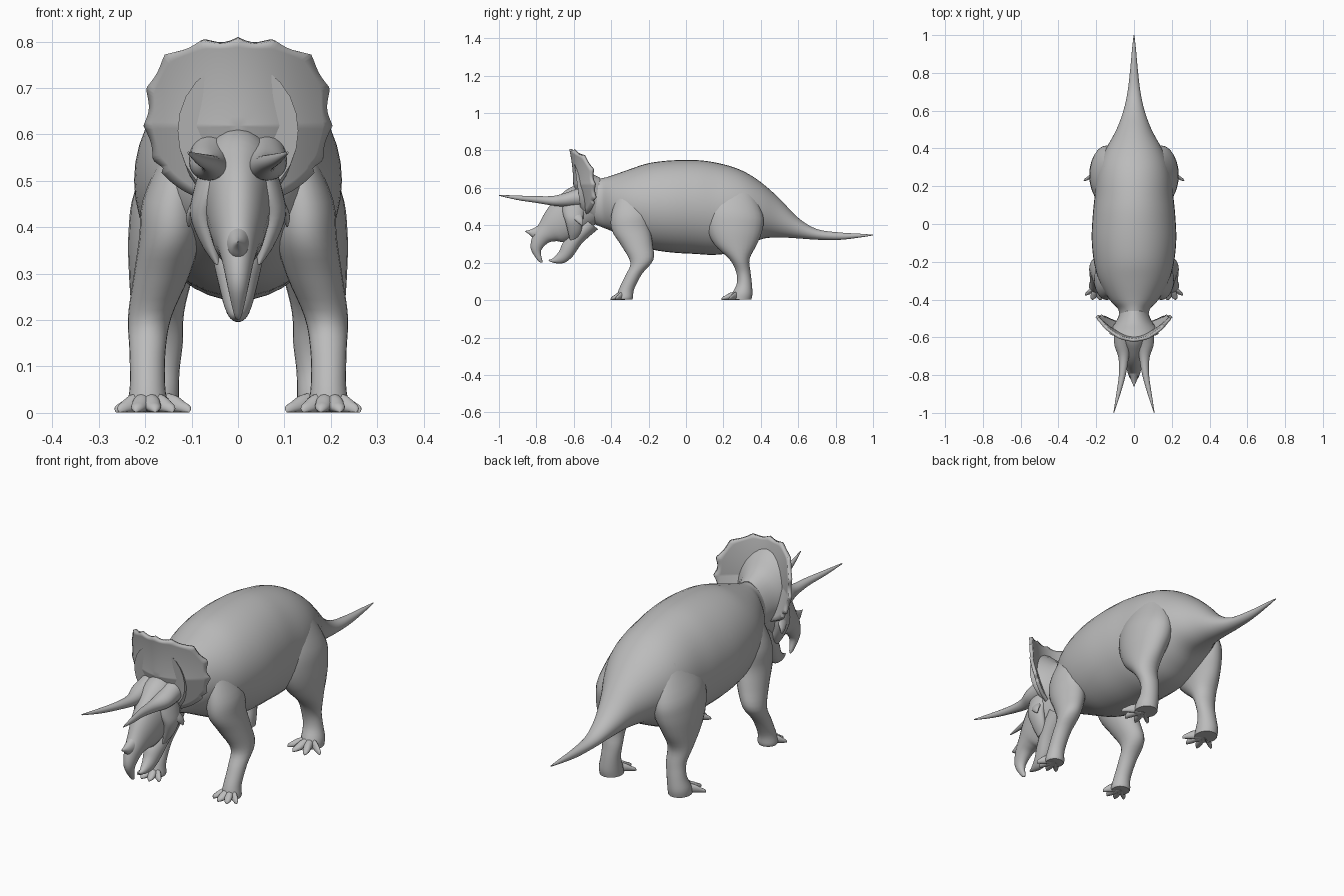
import bpy, bmesh, math
from mathutils import Vector

skin = bpy.data.materials.new("grey_skin")
skin.diffuse_color = (0.5, 0.5, 0.5, 1)


def finish(bm, name, mirror=False, angle=50):
    bmesh.ops.recalc_face_normals(bm, faces=bm.faces)
    me = bpy.data.meshes.new(name)
    bm.to_mesh(me)
    bm.free()
    ob = bpy.data.objects.new(name, me)
    bpy.context.collection.objects.link(ob)
    me.materials.append(skin)
    if mirror:
        ob.modifiers.new("Mirror", 'MIRROR').use_mirror_merge = False
    bpy.ops.object.select_all(action='DESELECT')
    ob.select_set(True)
    bpy.context.view_layer.objects.active = ob
    bpy.ops.object.shade_smooth_by_angle(angle=math.radians(angle))
    return ob


def spline(rows, steps):
    # Catmull-Rom through the stations
    out = []
    for i in range(len(rows) - 1):
        p0, p1 = rows[max(i - 1, 0)], rows[i]
        p2, p3 = rows[i + 1], rows[min(i + 2, len(rows) - 1)]
        for s in range(steps):
            t = s / steps
            out.append([0.5 * (2 * b + (c - a) * t + (2 * a - 5 * b + 4 * c - d) * t * t
                               + (3 * b - a - 3 * c + d) * t ** 3)
                        for a, b, c, d in zip(p0, p1, p2, p3)])
    return out + [list(rows[-1])]


def loft(name, rows, mirror=False, steps=4, segs=24):
    # station: centre x, edge A (y, z), edge B (y, z), half width
    bm = bmesh.new()
    rings = []
    for cx, ya, za, yb, zb, hw in spline(rows, steps):
        mid = Vector((cx, (ya + yb) / 2, (za + zb) / 2))
        half = Vector((0, (ya - yb) / 2, (za - zb) / 2))
        rings.append([bm.verts.new(mid + half * math.cos(a) + Vector((hw * math.sin(a), 0, 0)))
                      for a in (2 * math.pi * k / segs for k in range(segs))])
    for r, q in zip(rings, rings[1:]):
        for k in range(segs):
            j = (k + 1) % segs
            bm.faces.new((r[k], r[j], q[j], q[k]))
    bm.faces.new(rings[0])
    bm.faces.new(rings[-1])
    return finish(bm, name, mirror)


# Trunk, neck and tail: y, top, bottom, half width
trunk = [(-.58, .66, .44, .06), (-.50, .65, .41, .075), (-.45, .652, .39, .085),
         (-.40, .665, .37, .13), (-.30, .70, .32, .185), (-.20, .732, .275, .212),
         (-.08, .747, .255, .224), (.05, .749, .247, .218), (.15, .737, .242, .208),
         (.25, .712, .255, .20), (.33, .677, .29, .18), (.41, .623, .328, .142),
         (.50, .543, .335, .093), (.60, .44, .33, .056), (.70, .38, .323, .034),
         (.82, .362, .322, .02), (.93, .355, .335, .01), (1.0, .35, .346, .002)]
loft("body_and_tail", [(0, y, t, y, b, w) for y, t, b, w in trunk], segs=40)

# Skull with hooked beak
loft("skull", [(0, -.47, .62, -.46, .42, .065), (0, -.60, .61, -.54, .37, .085),
               (0, -.68, .555, -.60, .33, .07), (0, -.74, .49, -.655, .31, .058),
               (0, -.785, .41, -.69, .315, .045), (0, -.82, .345, -.735, .307, .034),
               (0, -.83, .275, -.775, .265, .022), (0, -.795, .215, -.768, .212, .009),
               (0, -.777, .2, -.768, .2, .002)])

# Lower jaw
loft("lower_jaw", [(0, -.55, .44, -.47, .38, .065), (0, -.61, .37, -.555, .305, .055),
                   (0, -.657, .31, -.605, .235, .04), (0, -.678, .262, -.65, .2, .028),
                   (0, -.71, .225, -.695, .197, .015), (0, -.735, .215, -.73, .207, .003)])

# Nose horn
loft("nose_horn", [(0, -.77, .41, -.79, .32, .028), (0, -.82, .382, -.82, .335, .018),
                   (0, -.845, .373, -.84, .353, .009), (0, -.862, .37, -.86, .366, .001)])

# Brow horns
loft("brow_horn", [(.055, -.57, .60, -.57, .50, .05), (.062, -.64, .575, -.64, .50, .042),
                   (.055, -.71, .557, -.71, .505, .027), (.062, -.8, .556, -.8, .52, .018),
                   (.083, -.9, .559, -.9, .535, .011), (.107, -1, .563, -1, .558, .002)], True)

# Cheeks and their side spurs
loft("cheek", [(.05, -.66, .53, -.53, .54, .03), (.062, -.66, .47, -.54, .48, .035),
               (.075, -.645, .42, -.55, .43, .028), (.06, -.63, .36, -.56, .37, .02),
               (.045, -.62, .32, -.58, .33, .008)], True)
loft("cheek_spur", [(.07, -.62, .48, -.57, .48, .012), (.09, -.61, .445, -.555, .45, .014),
                    (.103, -.585, .42, -.55, .425, .009), (.106, -.56, .40, -.55, .405, .002)], True)


# Frill: a curved shield with a scalloped rim
def frill():
    bm = bmesh.new()
    n, rad = 168, 10

    def point(a, r):
        s, c = math.sin(a), math.cos(a)
        top = c > 0
        rz, e = (.188, 3.0) if top else (.17, 2.0)
        k = (abs(s / .198) ** e + abs(c / rz) ** e) ** (-1 / e)
        dev = abs((a + math.pi) % (2 * math.pi) - math.pi)
        if dev < 2.1 and r > .85:
            k *= 1 - .055 * abs(math.sin(a * 8)) * (r - .85) / .15
        x, z = k * r * s, .62 + k * r * c
        y = -.595 + .11 * (x / .2) ** 2 - .022 * max(0, (z - .62) / .19) ** 2
        return x, y + .04 * max(0, (.62 - z) / .12), z

    centre = bm.verts.new(point(0, 0))
    prev = None
    for i in range(1, rad + 1):
        ring = [bm.verts.new(point(2 * math.pi * k / n, i / rad)) for k in range(n)]
        for k in range(n):
            j = (k + 1) % n
            bm.faces.new((prev[k], prev[j], ring[j], ring[k]) if prev else (centre, ring[j], ring[k]))
        prev = ring
    ob = finish(bm, "frill", angle=60)
    mod = ob.modifiers.new("Thickness", 'SOLIDIFY')
    mod.thickness, mod.offset = .016, 0


frill()
# Swelling that joins the neck to the back of the frill
loft("frill_root", [(0, -.60, .755, -.56, .46, .13), (0, -.565, .725, -.54, .44, .12),
                    (0, -.52, .685, -.51, .42, .095), (0, -.46, .655, -.46, .40, .07)])

# Legs
loft("front_leg", [(.12, -.37, .56, -.24, .57, .04), (.14, -.40, .45, -.19, .47, .065),
                   (.147, -.395, .37, -.19, .385, .066), (.165, -.345, .29, -.178, .30, .06),
                   (.19, -.297, .20, -.175, .215, .047), (.195, -.325, .13, -.235, .14, .039),
                   (.195, -.358, .06, -.277, .06, .038), (.195, -.37, .015, -.283, .015, .044),
                   (.195, -.365, .003, -.287, .003, .04)], True)
loft("hind_leg", [(.11, .16, .62, .35, .60, .05), (.14, .11, .50, .41, .46, .082),
                  (.15, .105, .40, .41, .38, .086), (.165, .15, .30, .38, .30, .07),
                  (.172, .235, .215, .34, .22, .056), (.165, .268, .15, .345, .15, .046),
                  (.17, .272, .09, .352, .09, .044), (.177, .25, .04, .355, .035, .05),
                  (.177, .24, .003, .35, .003, .05)], True)


# Toes fan out from each foot
def toes(name, x, y, reach, angles):
    for i, deg in enumerate(angles):
        dx, dy = math.sin(math.radians(deg)), -math.cos(math.radians(deg))
        rows = []
        for t, h, w in ((0, .05, .022), (.5, .04, .019), (.75, .026, .017), (.92, .018, .011), (1, .008, .002)):
            cx, cy = x + dx * reach * t, y + dy * reach * t
            rows.append((cx, cy, h, cy, .001, w))
        loft(f"{name}_{i + 1}", rows, True, 2, 12)


toes("front_toe", .195, -.325, .08, (-42, -12, 18, 48))
toes("hind_toe", .18, .285, .1, (-48, -16, 18, 55))
